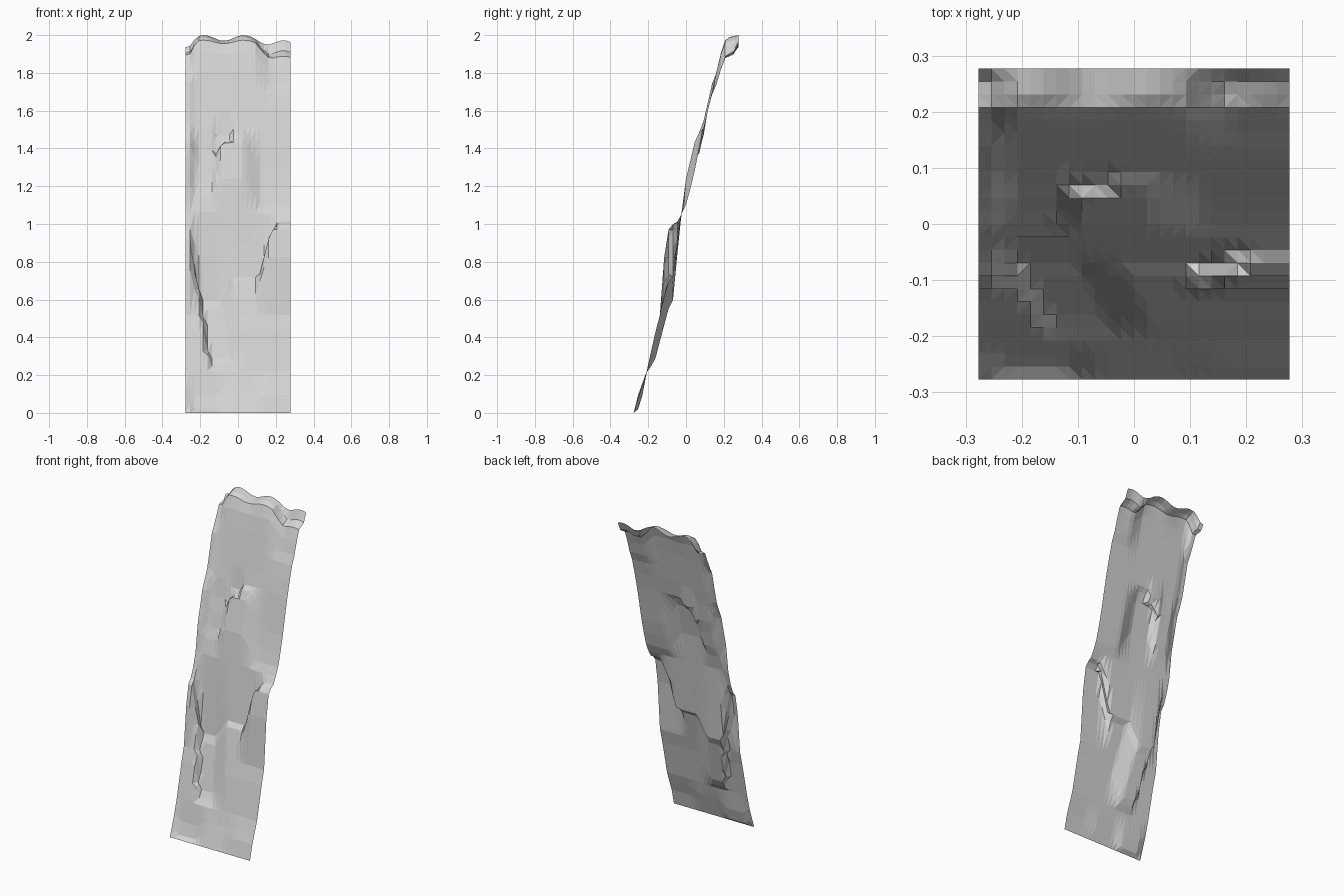
import bpy, bmesh, math

if "Cube" in bpy.data.objects:
    bpy.data.objects.remove(bpy.data.objects["Cube"])

HALF, N = 0.277, 24          # half width of the square footprint, cells per side

# general rise of the rock face from front to back: (y, z)
RISE = [(-.277, 0), (-.217, .18), (-.164, .42), (-.093, .69), (-.068, .72), (0, 1.24),
        (.055, 1.47), (.095, 1.51), (.18, 1.89), (.21, 1.97), (.277, 1.985)]

# outcrops (+) and hollows (-): x, y, left radius, right radius, y radius, height, lean
RELIEF = [
    (.25, -.085, .14, .14, .050, .28, .8),    # right block
    (.21, .030, .18, .14, .055, -.15, 0),     # hollow above the right block
    (-.15, -.12, .05, .15, .09, -.14, -.5),   # long lower left hollow
    (-.29, -.085, .07, .07, .050, .20, 0),    # left edge rib
    (-.29, .120, .07, .07, .050, .04, 0),     # upper left rib
    (-.18, .035, .08, .09, .055, -.12, .3),   # upper left hollow
    (-.08, .075, .06, .06, .030, -.05, 0),    # end of the upper ledge
    (-.18, -.25, .10, .12, .035, -.05, 0),    # foot, left
    (.23, -.25, .16, .10, .030, .025, 0),     # foot, right
    (.25, .21, .16, .10, .08, -.085, 0),      # top right notch
    (-.29, .22, .07, .07, .08, -.06, 0),      # top left notch
]


def plateau(d, radius):
    """Flat-topped bump: 1 over the inner half, sloping to 0 at the radius."""
    return min(1, max(0, 2 - 2 * abs(d) / radius))


def height(x, y):
    z = RISE[-1][1]
    for (y0, z0), (y1, z1) in zip(RISE, RISE[1:]):
        if y <= y1:
            z = z0 + (z1 - z0) * max(0, (y - y0) / (y1 - y0))
            break
    for cx, cy, left, right, ry, dz, lean in RELIEF:
        dx = x - cx - lean * (y - cy)
        z += dz * plateau(dx, left if dx < 0 else right) * plateau(y - cy, ry)
    # wavy top rim
    z += .015 * math.cos(math.tau * (x - .03) / .21) * plateau(y - HALF, .1)
    return min(2, max(0, z)) if y > -HALF + .001 else 0


# rock face: a square grid draped over the rise and relief
bm = bmesh.new()
bmesh.ops.create_grid(bm, x_segments=N, y_segments=N, size=HALF)
for v in bm.verts:
    v.co.z = height(v.co.x, v.co.y)
bmesh.ops.triangulate(bm, faces=bm.faces[:])
bm.normal_update()
if sum(f.normal.z for f in bm.faces) < 0:
    bmesh.ops.reverse_faces(bm, faces=bm.faces[:])
mesh = bpy.data.meshes.new("cliff_face")
bm.to_mesh(mesh)
bm.free()

# single grey rock colour
rock = bpy.data.materials.new("rock grey")
rock.diffuse_color = (0.66, 0.66, 0.66, 1)
rock.use_nodes = True
rock.node_tree.nodes["Principled BSDF"].inputs["Base Color"].default_value = rock.diffuse_color
mesh.materials.append(rock)
bpy.context.collection.objects.link(bpy.data.objects.new("cliff_face", mesh))
